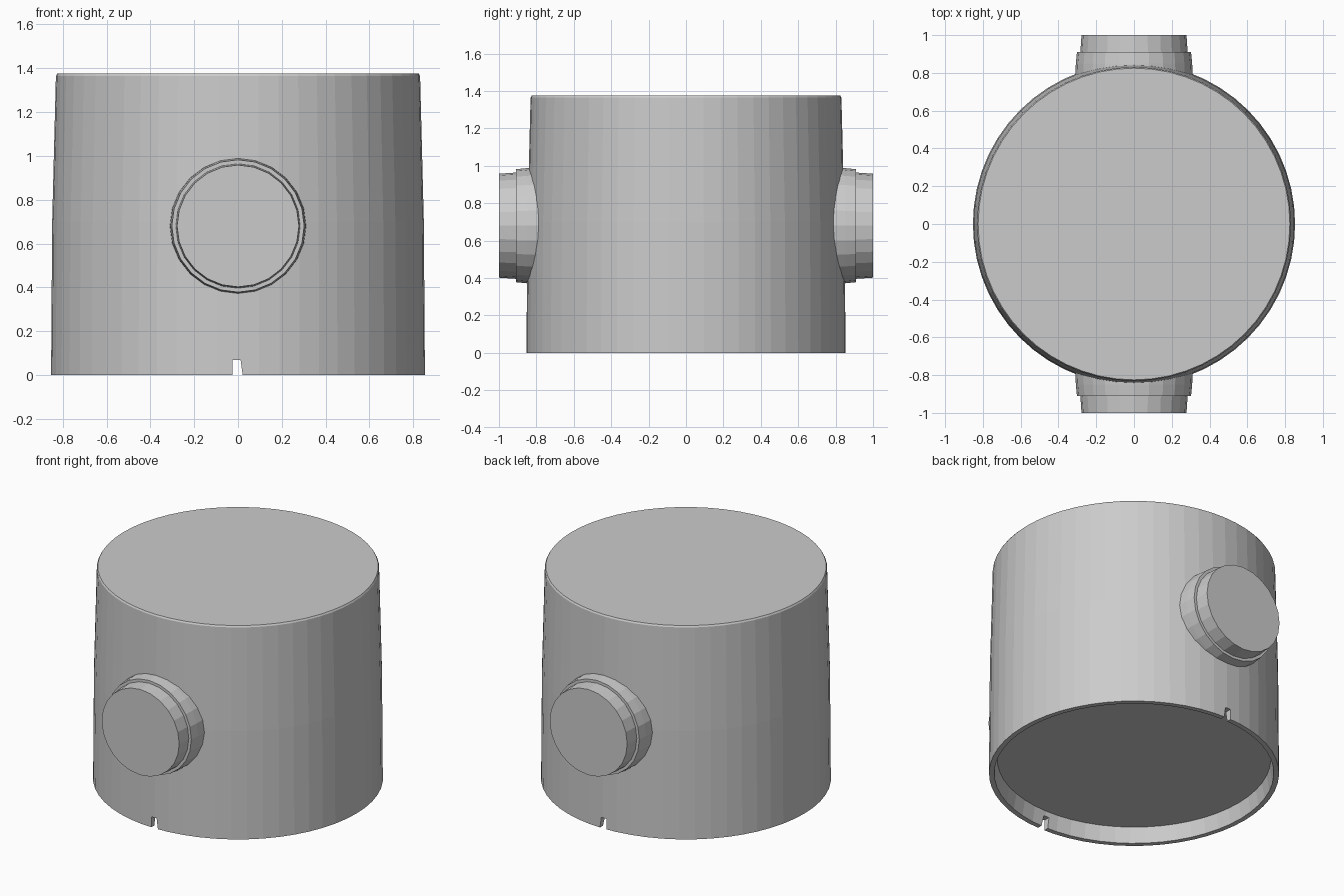
import bpy, bmesh
from math import sin, cos, pi

if "Cube" in bpy.data.objects:
    bpy.data.objects.remove(bpy.data.objects["Cube"])


def make_object(name, bm):
    bmesh.ops.recalc_face_normals(bm, faces=bm.faces[:])
    mesh = bpy.data.meshes.new(name)
    bm.to_mesh(mesh)
    bm.free()
    obj = bpy.data.objects.new(name, mesh)
    bpy.context.collection.objects.link(obj)
    return obj


def lathe(name, profile, sides, place, cap_start=True):
    """Sweep (radius, height) points round an axis; place maps (x, y, h) to space."""
    bm = bmesh.new()
    angles = [2 * pi * i / sides for i in range(sides)]
    rings = [[bm.verts.new(place(r * cos(a), r * sin(a), h)) for a in angles]
             for r, h in profile]
    for lower, upper in zip(rings, rings[1:]):
        for i in range(sides):
            j = (i + 1) % sides
            bm.faces.new((lower[i], lower[j], upper[j], upper[i]))
    if cap_start:
        bm.faces.new(rings[0])
    bm.faces.new(rings[-1])
    return make_object(name, bm)


# Tapered body with a shallow recess underneath
body = lathe("body",
             [(0.805, 0.10), (0.822, 0.0), (0.853, 0.0), (0.848, 0.70),
              (0.831, 1.365), (0.825, 1.375)],
             56, lambda x, y, h: (x, y, h))

# Small notches through the rim at front and back
bm = bmesh.new()
outline = [(-0.026, -0.02), (0.024, -0.02), (0.012, 0.068), (-0.026, 0.068)]
ends = [[bm.verts.new((x, y, z)) for x, z in outline] for y in (-1, 1)]
for i in range(4):
    j = (i + 1) % 4
    bm.faces.new((ends[0][i], ends[0][j], ends[1][j], ends[1][i]))
for end in ends:
    bm.faces.new(end)
cutter = make_object("notch_cutter", bm)
cutter.hide_render = True
mod = body.modifiers.new("notches", 'BOOLEAN')
mod.operation = 'DIFFERENCE'
mod.solver = 'EXACT'
mod.object = cutter
bpy.context.view_layer.objects.active = body
bpy.ops.object.modifier_apply(modifier=mod.name)
bpy.data.objects.remove(cutter)

# Stepped round bosses on front and back
for name, side in (("front_boss", -1), ("back_boss", 1)):
    lathe(name,
          [(0.312, 0.76), (0.308, 0.85), (0.302, 0.91), (0.284, 0.91), (0.278, 1.0)],
          24, lambda x, y, h, s=side: (x, s * h, 0.68 + y), cap_start=False)
